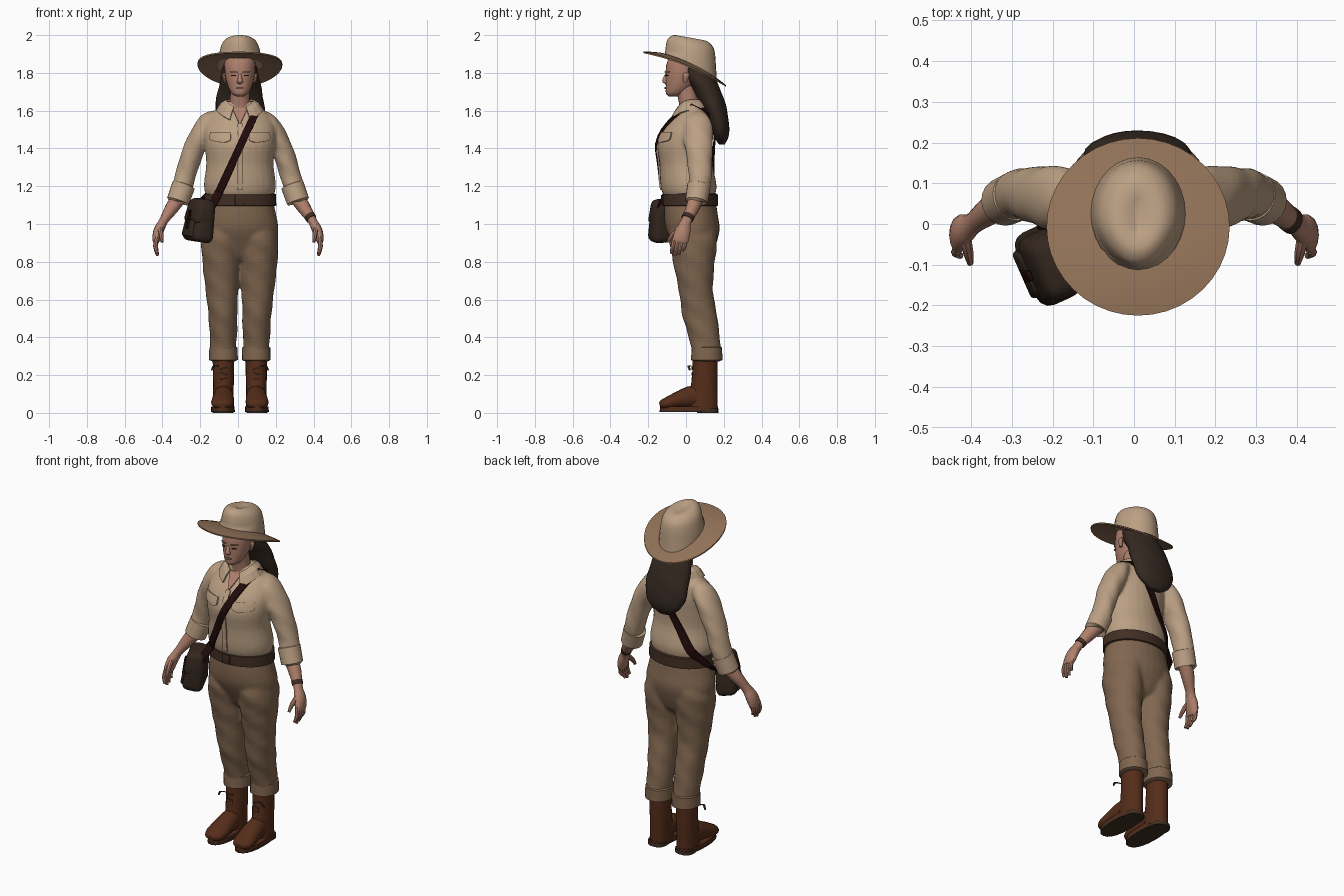
import bpy, bmesh
from math import sin, cos, pi, radians, sqrt
from mathutils import Vector, Matrix

if "Cube" in bpy.data.objects:
    bpy.data.objects.remove(bpy.data.objects["Cube"])

def material(name, *rgb):
    m = bpy.data.materials.new(name)
    m.use_nodes = True
    m.diffuse_color = (*rgb, 1)
    next(n for n in m.node_tree.nodes if n.type == "BSDF_PRINCIPLED").inputs["Base Color"].default_value = (*rgb, 1)
    return m

shirt = material("sand_cloth", .5, .35, .23)
felt = material("tan_felt", .28, .165, .095)
drill = material("khaki_drill", .22, .135, .08)
skin = material("skin", .43, .215, .15)
hair = material("dark_brown_hair", .035, .022, .015)
leather = material("brown_leather", .09, .026, .01)
belt_hide = material("belt_leather", .052, .028, .017)
maroon = material("maroon_strap", .015, .003, .003)
canvas = material("bag_canvas", .034, .02, .013)
MID = .01   # body centre line

def finish(name, bm, mat, smooth=True, thick=0):
    bmesh.ops.recalc_face_normals(bm, faces=bm.faces)
    mesh = bpy.data.meshes.new(name)
    bm.to_mesh(mesh)
    bm.free()
    ob = bpy.data.objects.new(name, mesh)
    bpy.context.collection.objects.link(ob)
    mesh.materials.append(mat)
    if thick:
        mod = ob.modifiers.new("thickness", "SOLIDIFY")
        mod.thickness, mod.offset = thick, 0
    if smooth:
        select([ob])
        bpy.ops.object.shade_smooth_by_angle(angle=radians(40))
    return ob

def select(obs):
    bpy.ops.object.select_all(action="DESELECT")
    for ob in obs:
        ob.select_set(True)
    bpy.context.view_layer.objects.active = obs[0]

def merge(name, obs):
    """Melt overlapping parts into one sewn garment."""
    select(obs)
    bpy.ops.object.join()
    obs[0].name = name
    mod = obs[0].modifiers.new("sew", "REMESH")
    mod.mode, mod.voxel_size, mod.use_smooth_shade = "VOXEL", .008, True
    mod = obs[0].modifiers.new("soften", "SMOOTH")
    mod.factor, mod.iterations = .5, 8

def resample(rows, k):
    """Smooth curve through rows of numbers."""
    ends, out = [rows[0], *rows, rows[-1]], []
    for a, b, c, d in zip(ends, ends[1:], ends[2:], ends[3:]):
        for t in (j / k for j in range(k)):
            out.append([.5 * (2*q + (r-p)*t + (2*p - 5*q + 4*r - s)*t*t + (3*q - p - 3*r + s)*t**3)
                        for p, q, r, s in zip(a, b, c, d)])
    return out + [list(rows[-1])]

def loft(name, rows, mat, k=3, n=20, along=False, fold=0, power=1.0):
    """Skin oval rings (x, y, z, rx, ry[, slope]); along turns them to follow the path."""
    rows = resample(rows, k)
    bm, rings = bmesh.new(), []
    for i, (x, y, z, rx, ry, *slope) in enumerate(rows):
        turn = Matrix.Identity(3)
        if along:
            d = Vector(rows[min(i + 1, len(rows) - 1)][:3]) - Vector(rows[max(i - 1, 0)][:3])
            turn = Vector((0, 0, -1)).rotation_difference(d).to_matrix()
        ring = []
        for a in (2 * pi * j / n for j in range(n)):
            f = 1 + fold * sin(3 * a + 48 * z)
            u, v = [abs(w) ** power * (1 if w > 0 else -1) * f for w in (cos(a), sin(a))]
            ring.append(bm.verts.new(Vector((x, y, z)) + turn @ Vector((u*rx, v*ry, v*ry*sum(slope)))))
        rings.append(ring)
    for a, b in zip(rings, rings[1:]):
        for j in range(n):
            bm.faces.new((a[j - 1], a[j], b[j], b[j - 1]))
    bm.faces.new(rings[0])
    bm.faces.new(rings[-1])
    return finish(name, bm, mat)

def sheet(name, grid, mat, thick=.008):
    bm = bmesh.new()
    vs = [[bm.verts.new(p) for p in row] for row in grid]
    for a, b in zip(vs, vs[1:]):
        for j in range(len(a) - 1):
            bm.faces.new((a[j], a[j + 1], b[j + 1], b[j]))
    finish(name, bm, mat, False, thick)

def on_body(rows, dx, z, side=-1, off=.004):
    """Point on a lofted body, side -1 front and 1 back."""
    lo, hi = next(((a, b) for a, b in zip(rows, rows[1:]) if a[2] <= z <= b[2]), rows[-2:])
    t = (z - lo[2]) / (hi[2] - lo[2])
    cx, cy, _, rx, ry = [p + (q - p) * t for p, q in zip(lo, hi)]
    return Vector((cx + dx, cy + side * (off + ry * sqrt(max(0, 1 - (dx / rx) ** 2))), z))

def patch(name, rows, edges, mat):
    """Thin plate laid on the front of a body between edges (left, right, z)."""
    sheet(name, [[on_body(rows, l + (r - l) * j / 6, z) for j in range(7)] for l, r, z in resample(edges, 5)], mat)

def box(name, loc, size, mat, rot=Matrix.Identity(3), bevel=.01, taper=1):
    bm = bmesh.new()
    bmesh.ops.create_cube(bm, size=1)
    for v in bm.verts:
        s = taper if v.co.z > 0 else 1
        v.co = Vector((v.co.x * size[0] * s, v.co.y * size[1] * s, v.co.z * size[2]))
    bmesh.ops.bevel(bm, geom=bm.edges[:], offset=bevel, segments=3, affect="EDGES", profile=.5)
    bmesh.ops.transform(bm, verts=bm.verts, matrix=Matrix.Translation(loc) @ rot.to_4x4())
    finish(name, bm, mat)

def centred(*rows):
    return [(MID, *r) for r in rows]

# Shirt body with collar, placket and neckline
torso = centred((.018, 1.14, .172, .13), (.016, 1.17, .186, .143), (.012, 1.22, .19, .148), (.0, 1.32, .178, .14),
                (-.005, 1.42, .188, .146), (.012, 1.5, .19, .132), (.035, 1.57, .162, .1), (.042, 1.61, .118, .075),
                (.03, 1.65, .068, .058))
shirt_parts = [loft("shirt_body", torso, shirt, n=28)]
body = resample(torso, 3)
patch("shirt_placket", body, [(-.014, .014, 1.18), (-.014, .014, 1.53)], shirt)
patch("neckline_skin", body, [(-.003, .003, 1.53), (-.042, .042, 1.615)], skin)
collar = []
for a in (radians(-155 + 310 * i / 16) for i in range(17)):
    drop = max(0, -cos(a)) ** 2
    collar.append([(MID + r * sin(a), .02 + q * cos(a), z - drop * fall) for r, q, z, fall in
                   ((.074, .068, 1.655, .045), (.1, .09, 1.638, .06), (.125, .11, 1.6, .06))])
sheet("shirt_collar", collar, shirt)

# Trouser seat and belt
trouser_parts = [loft("trouser_seat", centred(
    (.022, 1.14, .172, .134), (.026, 1.05, .192, .142), (.036, .97, .204, .142), (.046, .88, .185, .11),
    (.05, .82, .12, .08), (.05, .79, .05, .04)), drill, n=28)]
loft("belt", centred((.022, 1.094, .182, .138), (.022, 1.098, .193, .147), (.021, 1.158, .19, .147),
                     (.02, 1.162, .178, .135)), belt_hide, k=1, n=28)
box("belt_buckle", (MID, -.127, 1.128), (.05, .01, .052), belt_hide, bevel=.003)

# Head, neck and face
loft("neck", centred((.03, 1.56, .065, .06), (.015, 1.64, .054, .052), (-.005, 1.73, .05, .052)), skin)
skull = centred((-.066, 1.676, .02, .025), (-.056, 1.69, .042, .05), (-.036, 1.725, .062, .071),
                (-.02, 1.78, .077, .088), (-.008, 1.84, .083, .097), (.0, 1.88, .08, .09))
loft("head", skull, skin, n=24)
face = resample(skull, 3)
loft("nose", centred((-.098, 1.8, .007, .008), (-.108, 1.775, .011, .014), (-.11, 1.752, .016, .016),
                     (-.1, 1.742, .01, .01)), skin, n=10)
patch("mouth", face, [(-.01, .01, 1.714), (-.022, .022, 1.719), (-.012, .012, 1.725)], felt)

# Hair
loft("long_hair", centred((.035, 1.87, .085, .085), (.07, 1.78, .1, .082), (.115, 1.7, .118, .072),
                          (.152, 1.61, .131, .064), (.178, 1.52, .127, .05), (.187, 1.46, .095, .038),
                          (.19, 1.42, .035, .014)), hair, n=24, fold=.02)

# Hat: pinched crown over a swept brim
crown = loft("hat_crown", [(MID, .025, *r) for r in (
    (1.838, .117, .138, -.45), (1.873, .114, .134, -.36), (1.92, .106, .13, -.25), (1.958, .092, .12, -.2),
    (1.982, .066, .092, -.19), (1.985, .035, .06, -.17), (1.976, .006, .03, -.12))], shirt, n=28)
for v in crown.data.vertices:
    if v.co.z > 1.9 and v.co.y < 0:
        v.co.x = MID + (v.co.x - MID) * (1 + v.co.y * 1.5)
half = [(.3, .006), (.6, .006), (.85, .005), (.99, .004)]
brim = loft("hat_brim", [(MID, -.007, z, r * .227, r * .22) for r, z in half + [(r, -z) for r, z in half[::-1]]],
            felt, k=1, n=40)
for v in brim.data.vertices:
    x, y, z = v.co
    v.co.z = z + 1.862 - .42 * y - .95 * y * y - .4 * x * x

for s, tag in ((1, "left_"), (-1, "right_")):
    def limb(*rows, axis=0):
        return [(axis + s * r[0], *r[1:]) for r in rows]

    def leg(*rows):
        return limb(*rows, axis=MID)

    # Face details
    patch(tag + "eye", face, [(s * .022, s * .046, 1.783), (s * .025, s * .044, 1.788)], hair)
    patch(tag + "brow", face, [(s * .014, s * .05, 1.803), (s * .018, s * .054, 1.808)], felt)
    loft(tag + "ear", leg((.078, .0, 1.8, .008, .014), (.084, .0, 1.785, .011, .018), (.078, -.005, 1.75, .007, .01)),
         skin, n=10)

    # Shirt pocket flap, sleeve, rolled cuff
    patch(tag + "pocket_flap", body, [(s * .08, s * .1, 1.432), (s * .05, s * .155, 1.445), (s * .05, s * .155, 1.485)],
          shirt)
    shirt_parts.append(loft(tag + "sleeve", limb(
        (.11, .05, 1.575, .03, .05), (.155, .057, 1.54, .052, .073), (.2, .065, 1.465, .058, .08),
        (.243, .07, 1.37, .057, .07), (.28, .075, 1.25, .055, .061), (.305, .062, 1.16, .054, .057)),
        shirt, along=True, fold=.03))
    loft(tag + "sleeve_cuff", limb((.286, .07, 1.21, .05, .05), (.288, .069, 1.205, .062, .062),
                                   (.318, .055, 1.12, .06, .06), (.318, .055, 1.118, .045, .045)),
         shirt, k=1, along=True)

    # Forearm and hand with four fingers and a thumb
    loft(tag + "forearm", limb((.305, .06, 1.15, .04, .042), (.35, .035, 1.085, .036, .036),
                               (.392, .004, 1.02, .024, .028), (.41, -.01, .985, .026, .034)), skin, along=True, n=14)
    loft(tag + "palm", limb((.4, -.004, 1.005, .023, .028), (.42, -.015, .965, .027, .04),
                            (.432, -.028, .92, .022, .044), (.434, -.032, .9, .014, .038)), skin, along=True, n=14)
    for y, low, finger in ((-.062, .845, "index"), (-.042, .832, "middle"), (-.022, .838, "ring"), (-.002, .858, "little")):
        loft(tag + finger + "_finger", limb((.432, y, .92, .012, .012), (.437, y - .008, .88, .012, .012),
                                            (.426, y - .016, low, .008, .008)), skin, n=8, along=True)
    loft(tag + "thumb", limb((.415, -.03, .98, .015, .015), (.407, -.07, .945, .013, .013),
                             (.402, -.096, .905, .008, .008)), skin, n=8, along=True)

    # Trouser leg with turn-up
    trouser_parts.append(loft(tag + "trouser_leg", leg(
        (.09, .037, 1.01, .085, .11), (.099, .038, .92, .104, .128), (.099, .042, .8, .1, .111),
        (.095, .052, .65, .087, .091), (.09, .072, .52, .077, .093), (.088, .086, .45, .075, .087),
        (.088, .104, .36, .069, .08), (.088, .108, .29, .068, .076)), drill, fold=.025))
    loft(tag + "turn_up", leg((.087, .11, .35, .066, .074), (.087, .11, .345, .075, .081),
                              (.087, .11, .28, .076, .083), (.087, .11, .273, .06, .066)), drill, k=1)

    # Boot: shaft, foot, welt, sole, heel and laces
    loft(tag + "boot_shaft", leg((.087, .102, .3, .057, .066), (.087, .1, .2, .056, .067),
                                 (.087, .095, .12, .054, .073), (.088, .088, .02, .056, .08)), leather)
    loft(tag + "boot_foot", leg((.087, .12, .075, .045, .05), (.087, .04, .085, .053, .06), (.089, -.03, .07, .058, .048),
                                (.092, -.09, .052, .06, .036), (.092, -.125, .044, .047, .026),
                                (.092, -.139, .04, .025, .014)), leather, along=True)
    for part, mat, y, rx, ry, low, top in (("welt", leather, .016, .062, .154, .012, .034),
                                           ("sole", belt_hide, .016, .063, .156, .004, .014),
                                           ("heel", belt_hide, .115, .055, .056, 0, .022)):
        loft(tag + "boot_" + part, leg((.09, y, low, rx, ry), (.09, y, top, rx, ry)), mat, k=1, power=.85)
    for i in range(6):
        z = .1 + .027 * i
        box(tag + "lace_" + str(i + 1), (MID + s * .087, .037 - max(0, .15 - z) * .9, z), (.036, .014, .007), belt_hide,
            Matrix.Rotation(radians(15 * (-1) ** i), 3, "Y"), .002)
    loft(tag + "lace_bow", leg((.11, .035, .245, .005, .005), (.135, .015, .25, .008, .008), (.15, .02, .225, .004, .004)),
         belt_hide, n=8)

merge("shirt", shirt_parts)
merge("trousers", trouser_parts)

# Bracelet on the left wrist
loft("bracelet", [(.377, .015, 1.045, .03, .033), (.389, .006, 1.027, .029, .033)], belt_hide, k=1, along=True)

# Strap over the left shoulder, front and back, down to the bag
across = Vector((.018, 0, -.008))

def strap_side(side, low):
    return [[on_body(body, low + (.088 - low) * t + e * across.x, 1.17 + .43 * t + e * across.z, side, .009)
             for e in (-1, 0, 1)] for t in (i / 12 for i in range(13))]

def strap_row(*p):
    return [Vector(p) + across * e for e in (-1, 0, 1)]

sheet("bag_strap", [strap_row(-.14, -.15, 1.09), *strap_side(-1, -.11), strap_row(.1, .03, 1.638),
                    *reversed(strap_side(1, -.15)), strap_row(-.2, .06, 1.11), strap_row(-.22, -.01, 1.06)], maroon, .01)

# Shoulder bag leaning on the right hip
swing = Matrix.Rotation(radians(9), 3, "Y") @ Matrix.Rotation(radians(-66), 3, "Z")
for name, shift, size, mat, edge in (("bag_body", (0, 0, 0), (.2, .12, .23), canvas, .035),
                                     ("bag_flap", (0, -.008, .045), (.19, .115, .135), canvas, .03),
                                     ("bag_pocket", (0, -.055, -.05), (.13, .03, .09), canvas, .012),
                                     ("bag_buckle_strap", (0, -.068, -.005), (.032, .012, .1), maroon, .004)):
    box(name, Vector((-.2, -.1, 1.02)) + swing @ Vector(shift), size, mat, swing, edge, .8)
